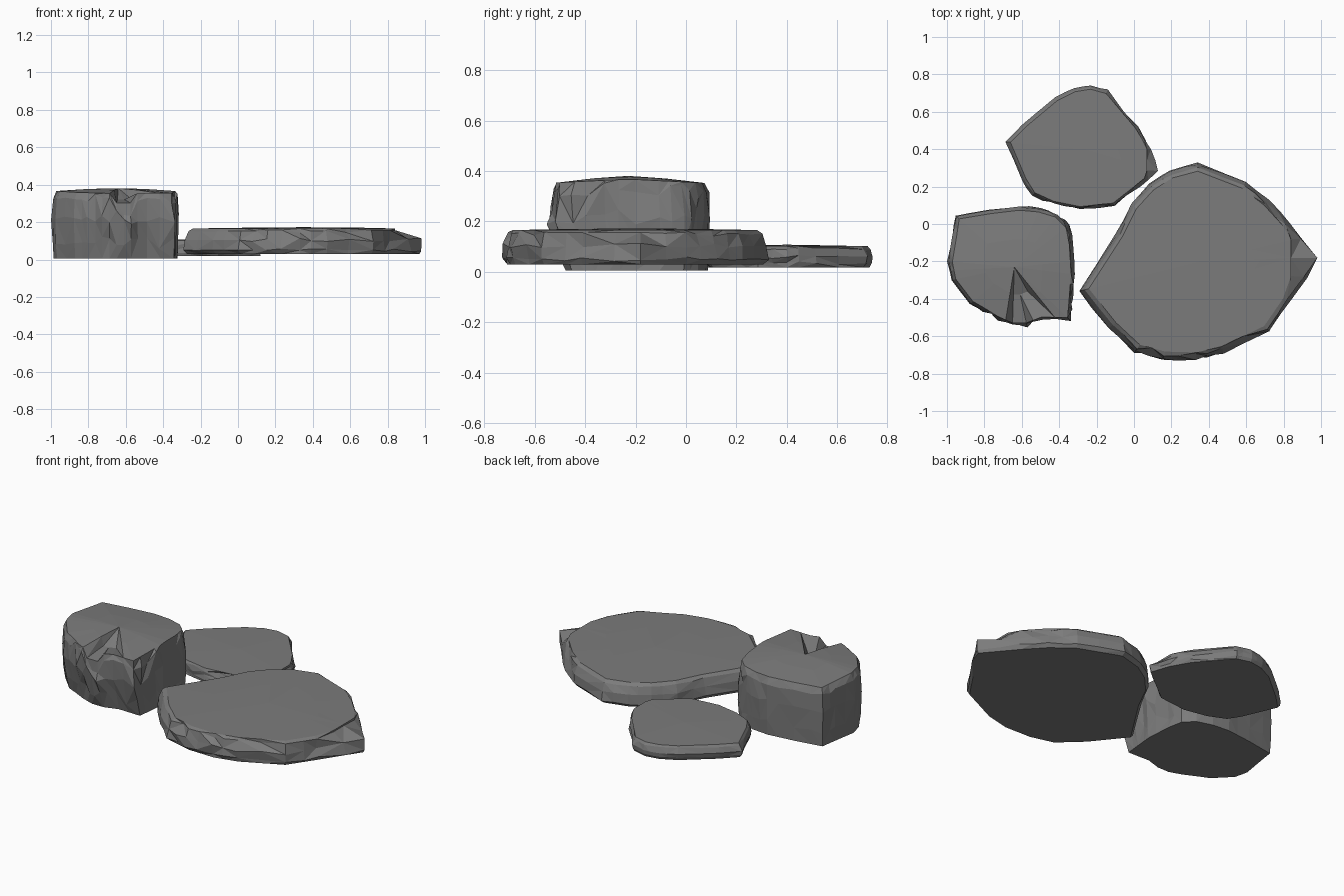
import bpy, bmesh, random
from mathutils import Vector

cube = bpy.data.objects.get("Cube")
if cube:
    bpy.data.objects.remove(cube)

stone = bpy.data.materials.new("grey_stone")
stone.use_nodes = True
colour = (0.2, 0.2, 0.2, 1)
stone.diffuse_color = colour
stone.node_tree.nodes["Principled BSDF"].inputs["Base Color"].default_value = colour


def build_rock(name, outline, rings, centre, seed, chip, max_x, gouge=None, undercut=0):
    """Stack scaled copies of an outline; rings are (height, scale), bottom to top."""
    rng = random.Random(seed)
    bm = bmesh.new()
    mid = Vector(centre)
    # Corners plus slightly shifted midpoints
    pts = []
    for a, b in zip(outline, outline[1:] + outline[:1]):
        a, b = Vector(a), Vector(b)
        pts += [a, a.lerp(b, rng.uniform(0.4, 0.6))]
    base, top = rings[0][0], rings[-1][0]
    loops = []
    for level, (z, scale) in enumerate(rings):
        loop = []
        for p in pts:
            out = p - mid
            # Front and +x edges are more weathered than the rest
            rough = chip * (1.0 if out.x - 0.6 * out.y > 0 else 0.3)
            s, h = scale, z
            if 0 < level < len(rings) - 2:
                s -= rng.uniform(0, rough)
                h += rng.uniform(-0.5, 0.5) * rough * (top - base) * 2.5
            q = mid + out * s
            if level >= 3:
                q.x = min(q.x, max_x)
            if level < 2 and out.y < 0:
                q.y -= out.y * undercut * (2 - level)
            if gouge and level >= 3:
                h += gouge(q)
            loop.append(bm.verts.new((q.x, q.y, h)))
        loops.append(loop)
    n = len(pts)
    for low, high in zip(loops, loops[1:]):
        for i in range(n):
            j = (i + 1) % n
            a, b, c, d = low[i], low[j], high[j], high[i]
            # Alternate the diagonal at random for broken-looking facets
            tris = ((a, b, c), (a, c, d)) if rng.random() < 0.5 else ((a, b, d), (b, c, d))
            for tri in tris:
                bm.faces.new(tri)
    bm.faces.new(list(reversed(loops[0])))
    peak = bm.verts.new((mid.x, mid.y, top + 0.003))
    for i in range(n):
        bm.faces.new((loops[-1][i], loops[-1][(i + 1) % n], peak))
    bmesh.ops.recalc_face_normals(bm, faces=bm.faces)
    mesh = bpy.data.meshes.new(name)
    bm.to_mesh(mesh)
    bm.free()
    mesh.materials.append(stone)
    rock = bpy.data.objects.new(name, mesh)
    bpy.context.collection.objects.link(rock)
    return rock


# Wide flat slab
build_rock(
    "large_slab",
    [(-.3, -.36), (-.14, -.56), (0, -.69), (.15, -.73), (.33, -.735), (.48, -.7),
     (.73, -.58), (.84, -.42), (1, -.18), (.84, .01), (.73, .13), (.6, .23),
     (.34, .33), (.19, .29), (.08, .22), (-.02, .11), (-.1, -.05)],
    [(.03, .955), (.05, 1), (.105, .99), (.15, .955), (.166, .91), (.17, .5)],
    (.35, -.2), 4, .05, .84)

# Small flat slab at the back
build_rock(
    "small_slab",
    [(-.69, .44), (-.6, .23), (-.55, .15), (-.44, .1), (-.29, .07), (-.1, .09),
     (.04, .2), (.14, .28), (.1, .4), (.03, .52), (-.14, .72), (-.23, .745),
     (-.32, .73), (-.42, .68), (-.6, .53)],
    [(.018, .95), (.035, .99), (.06, 1), (.09, .965), (.102, .93), (.105, .5)],
    (-.27, .4), 7, .06, .07)


def block_top(q):
    """Tilt the top down at front and back, with one groove toward the front."""
    drop = -0.05 * abs(q.y + 0.23)
    if abs(q.x + 0.61) < 0.05 and q.y < -0.3:
        drop -= 0.05
    return drop


# Tall block
build_rock(
    "tall_block",
    [(-1, -.2), (-.98, -.3), (-.88, -.43), (-.81, -.47), (-.73, -.52), (-.65, -.555),
     (-.57, -.555), (-.48, -.52), (-.33, -.525), (-.32, -.4), (-.31, -.27), (-.32, -.1),
     (-.34, 0), (-.4, .06), (-.5, .09), (-.61, .1), (-.78, .08), (-.96, .05), (-.975, -.05)],
    [(.005, .96), (.09, .985), (.22, 1), (.33, .985), (.368, .92), (.378, .45)],
    (-.64, -.23), 11, .07, -.31, block_top, .1)
